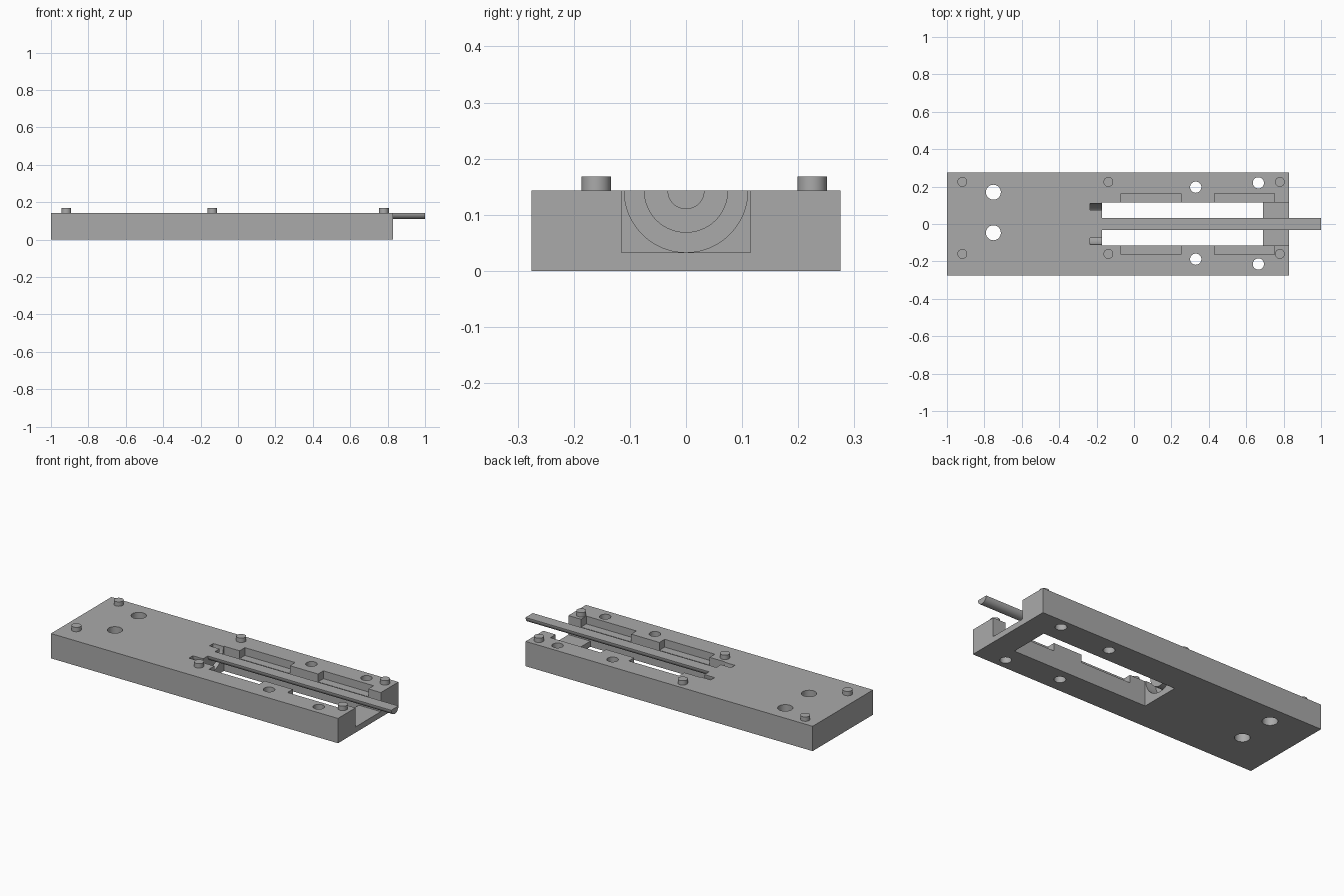
import bpy
import bmesh
import math
from mathutils import Matrix

if "Cube" in bpy.data.objects:
    bpy.data.objects.remove(bpy.data.objects["Cube"], do_unlink=True)

TOP = 0.143        # plate thickness
FLOOR = 0.033      # height of the channel floor
SLOT = 0.115       # half width of the channel
BACK = -0.17       # closed end of the channel

grey = bpy.data.materials.new("plain grey")
grey.use_nodes = True
grey.diffuse_color = (0.4, 0.4, 0.4, 1)
grey.node_tree.nodes["Principled BSDF"].inputs["Base Color"].default_value = (0.4, 0.4, 0.4, 1)


def finish(name, bm):
    bmesh.ops.recalc_face_normals(bm, faces=bm.faces)
    mesh = bpy.data.meshes.new(name)
    bm.to_mesh(mesh)
    bm.free()
    mesh.materials.append(grey)
    ob = bpy.data.objects.new(name, mesh)
    bpy.context.collection.objects.link(ob)
    return ob


def box(name, x0, x1, y0, y1, z0, z1):
    bm = bmesh.new()
    size = Matrix.Diagonal((x1 - x0, y1 - y0, z1 - z0, 1))
    centre = Matrix.Translation(((x0 + x1) / 2, (y0 + y1) / 2, (z0 + z1) / 2))
    bmesh.ops.create_cube(bm, size=1, matrix=centre @ size)
    return finish(name, bm)


def cylinder(name, x, y, r, z0, z1):
    bm = bmesh.new()
    bmesh.ops.create_cone(bm, cap_ends=True, segments=40, radius1=r, radius2=r,
                          depth=z1 - z0, matrix=Matrix.Translation((x, y, (z0 + z1) / 2)))
    return finish(name, bm)


def tube(name, x0, x1, inner, outer, n=80):
    # Ring section running along x, centred on the top surface
    bm = bmesh.new()
    section = [(x0, inner), (x1, inner), (x1, outer), (x0, outer)]
    rings = []
    for i in range(n):
        a = 2 * math.pi * i / n
        rings.append([bm.verts.new((x, r * math.cos(a), TOP + r * math.sin(a))) for x, r in section])
    for i in range(n):
        a, b = rings[i], rings[(i + 1) % n]
        for j in range(4):
            k = (j + 1) % 4
            bm.faces.new((a[j], a[k], b[k], b[j]))
    return finish(name, bm)


def half_rod(name, x0, x1, r, n=32):
    # Half round bar with its flat side up
    bm = bmesh.new()
    arc = [math.pi + math.pi * i / n for i in range(n + 1)]
    face = bm.faces.new([bm.verts.new((x0, r * math.cos(a), TOP + r * math.sin(a))) for a in arc])
    new = bmesh.ops.extrude_face_region(bm, geom=[face])["geom"]
    verts = [v for v in new if isinstance(v, bmesh.types.BMVert)]
    bmesh.ops.translate(bm, verts=verts, vec=(x1 - x0, 0, 0))
    return finish(name, bm)


def smooth(ob):
    bpy.ops.object.select_all(action="DESELECT")
    ob.select_set(True)
    bpy.context.view_layer.objects.active = ob
    bpy.ops.object.shade_smooth_by_angle(angle=math.radians(30))


def cut(ob, cutter):
    cutter.hide_render = True
    bpy.context.view_layer.objects.active = ob
    mod = ob.modifiers.new("cut", "BOOLEAN")
    mod.operation = "DIFFERENCE"
    mod.solver = "EXACT"
    mod.object = cutter
    bpy.ops.object.modifier_apply(modifier=mod.name)
    bpy.data.objects.remove(cutter, do_unlink=True)


# Base plate with its channel and open window
plate = box("base_plate", -1, 0.83, -0.275, 0.275, 0, TOP)
cut(plate, box("channel_cutter", BACK, 1, -SLOT, SLOT, FLOOR, 0.3))
cut(plate, box("window_cutter", BACK, 0.69, -SLOT, SLOT, -0.1, 0.3))

# Round groove behind the channel, leaving a half round core
cut(plate, tube("groove_cutter", -0.235, BACK + 0.02, 0.075, 0.11))

# Shallow pockets along both channel walls
for side in (-1, 1):
    for x in (-0.07, 0.43):
        y0, y1 = sorted((side * (SLOT - 0.02), side * 0.163))
        cut(plate, box("pocket_cutter", x, x + 0.32, y0, y1, TOP - 0.045, 0.3))

# Through holes
for x, y, r in [(-0.752, 0.17, 0.04), (-0.752, -0.047, 0.04), (0.33, 0.197, 0.03),
                (0.33, -0.188, 0.03), (0.665, 0.22, 0.03), (0.665, -0.214, 0.03)]:
    cut(plate, cylinder("hole_cutter", x, y, r, -0.1, 0.3))
smooth(plate)

# Half round centre rod
smooth(half_rod("centre_rod", BACK, 1, 0.033))

# Locating pegs
for x in (-0.918, -0.137, 0.78):
    for y in (-0.16, 0.225):
        smooth(cylinder("locating_peg", x, y, 0.026, TOP - 0.01, 0.168))
